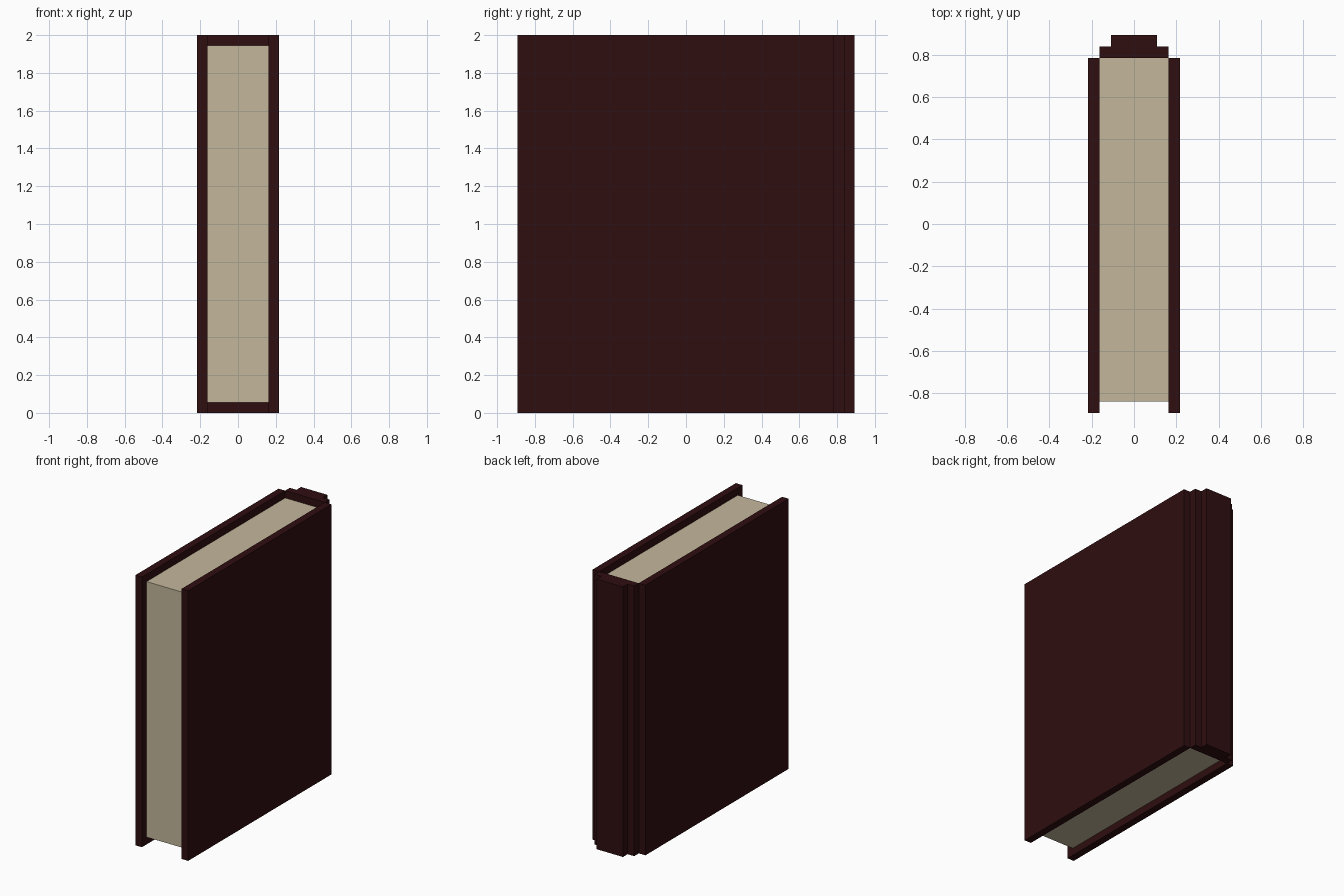
import bpy

if "Cube" in bpy.data.objects:
    bpy.data.objects.remove(bpy.data.objects["Cube"])

U = 2 / 37  # block unit: the book is 8 wide, 33 deep and 37 tall


def material(name, colour):
    mat = bpy.data.materials.new(name)
    mat.diffuse_color = (*colour, 1)
    mat.use_nodes = True
    mat.node_tree.nodes["Principled BSDF"].inputs["Base Color"].default_value = mat.diffuse_color
    return mat


def box(name, x, y, z, mat):
    """Box between the given (low, high) limits, in block units."""
    bpy.ops.mesh.primitive_cube_add(size=1)
    obj = bpy.context.object
    obj.name = name
    for v in obj.data.vertices:
        v.co = [U * (lo if c < 0 else hi) for c, (lo, hi) in zip(v.co, (x, y, z))]
    obj.data.materials.append(mat)
    return obj


leather = material("dark_red_leather", (0.029, 0.0044, 0.0052))
paper = material("cream_paper", (0.55, 0.475, 0.33))
full = (0, 37)

# Two cover boards
box("left_cover", (-4, -3), (-16.5, 14.5), full, leather)
box("right_cover", (3, 4), (-16.5, 14.5), full, leather)

# Stepped spine at the back
box("inner_spine", (-3, 3), (14.5, 15.5), full, leather)
box("outer_spine", (-2, 2), (15.5, 16.5), full, leather)

# Page block, set in from the cover edges
box("pages", (-3, 3), (-15.5, 14.5), (1, 36), paper)
